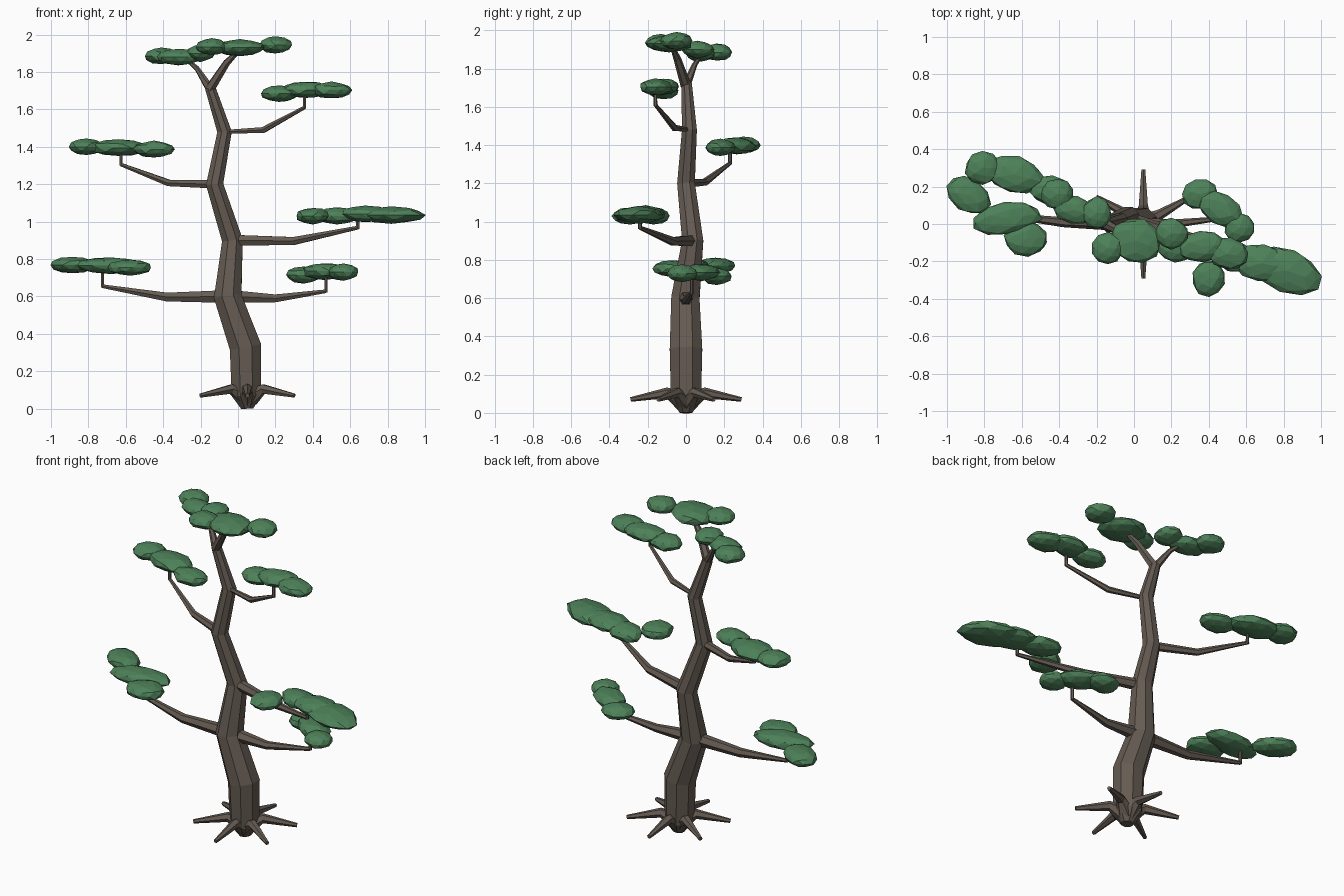
import bpy, bmesh, math, random
from mathutils import Vector, Matrix

random.seed(4)

def material(name, color):
    m = bpy.data.materials.new(name)
    m.diffuse_color = color
    return m

bark = material("bark", (0.13, 0.105, 0.085, 1))
leaf = material("leaf", (0.075, 0.22, 0.1, 1))

def make_object(name, bm, mat):
    me = bpy.data.meshes.new(name)
    bmesh.ops.recalc_face_normals(bm, faces=bm.faces)
    bm.to_mesh(me)
    bm.free()
    me.materials.append(mat)
    ob = bpy.data.objects.new(name, me)
    bpy.context.collection.objects.link(ob)
    return ob

def tube(name, path, sides):
    """Faceted tapered tube through points (x, y, z, radius)."""
    bm = bmesh.new()
    pts = [Vector(p[:3]) for p in path]
    rings = []
    side = None
    for i, p in enumerate(pts):
        t = (pts[min(i + 1, len(pts) - 1)] - pts[max(i - 1, 0)]).normalized()
        if side is None:
            side = Vector((1, 0, 0)) if abs(t.x) < 0.6 else Vector((0, 0, 1))
        side = (side - t * side.dot(t)).normalized()
        up = t.cross(side)
        ring = []
        for k in range(sides):
            a = 2 * math.pi * (k + 0.5) / sides
            ring.append(bm.verts.new(p + path[i][3] * (side * math.cos(a) + up * math.sin(a))))
        rings.append(ring)
    for a, b in zip(rings, rings[1:]):
        for k in range(sides):
            n = (k + 1) % sides
            bm.faces.new((a[k], a[n], b[n], b[k]))
    bm.faces.new(rings[0])
    bm.faces.new(rings[-1])
    return make_object(name, bm, bark)

def pad(name, blobs):
    """Foliage pad of flattened faceted blobs (x, y, z, rx, ry, angle)."""
    bm = bmesh.new()
    for x, y, z, rx, ry, ang in blobs:
        mat = (Matrix.Translation((x, y, z)) @ Matrix.Rotation(math.radians(ang), 4, 'Z')
               @ Matrix.Diagonal((rx, ry, 0.045, 1)))
        new = bmesh.ops.create_icosphere(bm, subdivisions=2, radius=1)["verts"]
        for v in new:
            v.co = mat @ (v.co * random.uniform(0.93, 1.05))
    return make_object(name, bm, leaf)

# Trunk
tube("trunk", [(0.05, 0, 0.0, 0.035), (0.045, 0, 0.07, 0.085), (0.04, 0, 0.33, 0.092),
               (-0.055, -0.003, 0.6, 0.08), (-0.03, 0.035, 0.9, 0.06),
               (-0.125, 0.0, 1.2, 0.05), (-0.072, 0.018, 1.48, 0.042),
               (-0.15, 0.003, 1.72, 0.03)], 8)

# Roots
for i in range(6):
    a = math.radians(30 + 60 * i)
    c, s = math.cos(a), math.sin(a)
    tube(f"root_{i + 1}", [(0.05 + c * r, s * r, z, w) for r, z, w in
                           ((0.02, 0.06, 0.05), (0.10, 0.105, 0.028), (0.29, 0.07, 0.012))], 6)

# Branches, each ending in a short upright stub under its pad
branches = {
    "low_left": [(-0.04, 0, 0.6, 0.04), (-0.38, 0.01, 0.597, 0.027), (-0.725, 0.05, 0.655, 0.011)],
    "low_right": [(-0.04, 0, 0.6, 0.04), (0.2, 0.0, 0.59, 0.024), (0.47, 0.03, 0.628, 0.011)],
    "mid_right": [(-0.03, 0.03, 0.9, 0.034), (0.3, -0.07, 0.897, 0.024), (0.64, -0.24, 0.968, 0.011)],
    "mid_left": [(-0.12, 0.0, 1.2, 0.026), (-0.37, 0.1, 1.207, 0.02), (-0.625, 0.23, 1.305, 0.01)],
    "high_right": [(-0.07, 0.01, 1.48, 0.012), (0.135, -0.06, 1.49, 0.018), (0.355, -0.16, 1.61, 0.01)],
}
for name, path in branches.items():
    tube("branch_" + name, path, 6)
    x, y, z, r = path[-1]
    tube("stub_" + name, [(x, y, z - 0.006, 0.01), (x, y, z + 0.09, 0.009)], 6)

# Crown fork
tube("fork_right", [(-0.15, 0, 1.71, 0.028), (-0.06, -0.045, 1.85, 0.02), (0.0, -0.07, 1.91, 0.012)], 6)
tube("fork_left", [(-0.15, 0, 1.71, 0.024), (-0.22, 0.045, 1.82, 0.014), (-0.28, 0.08, 1.87, 0.01)], 6)

# Foliage pads
pad("pad_low_left", [(-0.885, 0.155, 0.768, 0.13, 0.09, -35), (-0.68, 0.03, 0.765, 0.19, 0.09, 8),
                     (-0.575, -0.08, 0.755, 0.12, 0.095, 5)])
pad("pad_low_right", [(0.35, 0.16, 0.715, 0.095, 0.08, 15), (0.46, 0.08, 0.735, 0.13, 0.085, -30),
                      (0.565, -0.02, 0.73, 0.085, 0.08, 0)])
pad("pad_mid_right", [(0.40, -0.29, 1.03, 0.09, 0.1, 0), (0.53, -0.17, 1.03, 0.12, 0.085, -20),
                      (0.68, -0.21, 1.04, 0.15, 0.1, -10), (0.82, -0.25, 1.035, 0.19, 0.115, -20)])
pad("pad_mid_left", [(-0.81, 0.30, 1.4, 0.095, 0.09, 0), (-0.64, 0.265, 1.395, 0.16, 0.1, -15),
                     (-0.45, 0.18, 1.387, 0.11, 0.08, -10)])
pad("pad_high_right", [(0.22, -0.12, 1.685, 0.1, 0.085, 0), (0.36, -0.12, 1.705, 0.13, 0.085, 5),
                       (0.50, -0.16, 1.703, 0.11, 0.085, -10)])
pad("pad_crown_left", [(-0.41, 0.16, 1.885, 0.09, 0.085, 0), (-0.32, 0.075, 1.88, 0.12, 0.075, -15),
                       (-0.2, 0.06, 1.90, 0.08, 0.085, 0)])
pad("pad_crown_right", [(-0.14, -0.13, 1.935, 0.085, 0.085, 0), (0.01, -0.09, 1.93, 0.14, 0.125, -20),
                        (0.2, -0.05, 1.945, 0.09, 0.085, 0)])
